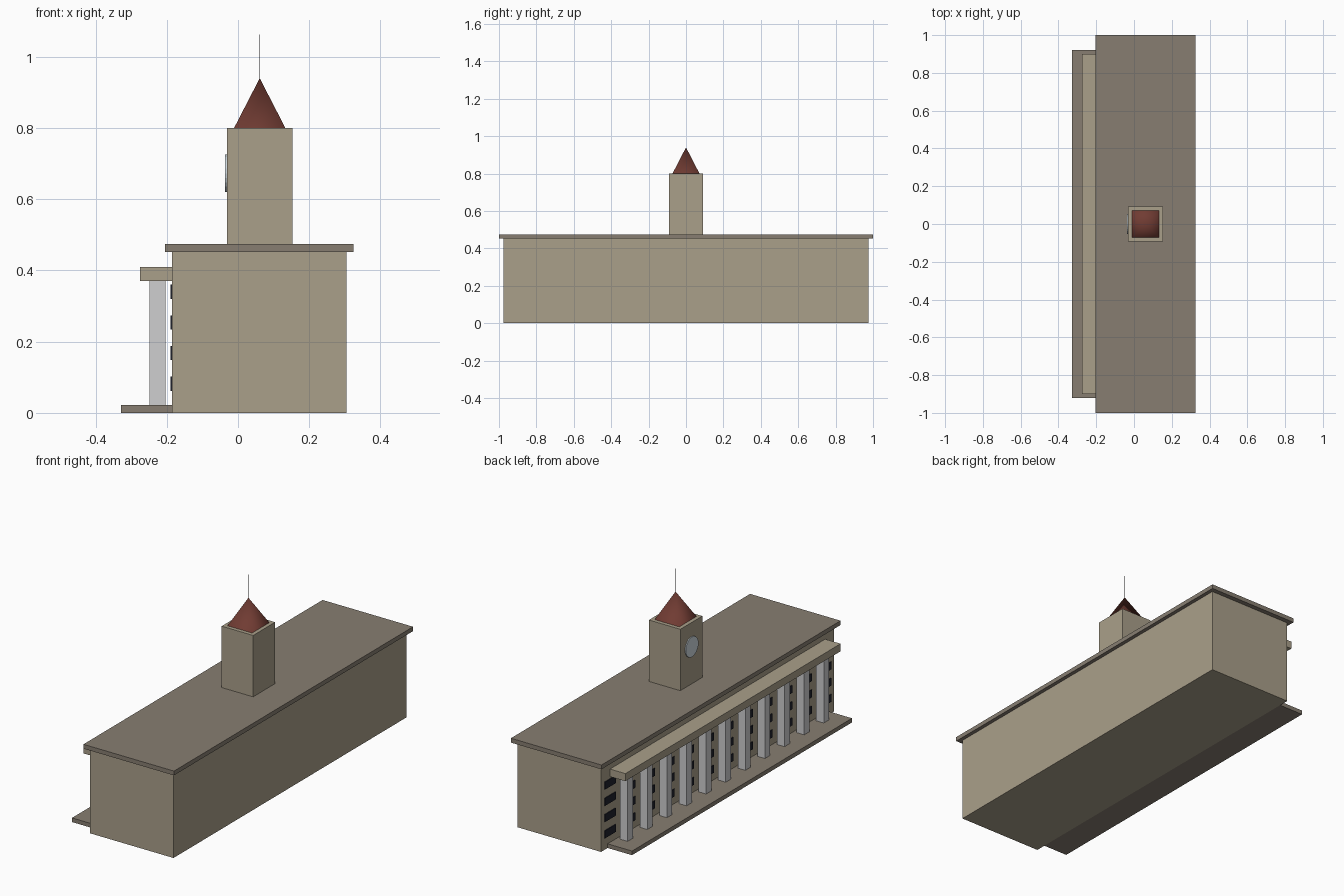
import bpy
from math import pi, radians

cube = bpy.data.objects.get("Cube")
if cube:
    bpy.data.objects.remove(cube, do_unlink=True)


def material(name, srgb):
    color = [(c / 255) ** 2.2 for c in srgb] + [1]
    m = bpy.data.materials.new(name)
    m.use_nodes = True
    m.diffuse_color = color
    m.node_tree.nodes["Principled BSDF"].inputs["Base Color"].default_value = color
    return m


stone = material("sandstone", (168, 158, 137))
trim = material("roof_stone", (134, 125, 113))
pale = material("pale_columns", (205, 205, 207))
glass = material("dark_glass", (36, 38, 48))
tile = material("red_tile", (112, 62, 54))
dial = material("dial_white", (205, 216, 222))
metal = material("dark_metal", (60, 60, 62))


def finish(name, mat):
    ob = bpy.context.object
    ob.name = name
    ob.data.materials.append(mat)
    return ob


def box(name, mat, x, y, z):
    """Box spanning the (low, high) pairs x, y and z."""
    spans = (x, y, z)
    bpy.ops.mesh.primitive_cube_add(size=1, location=[(a + b) / 2 for a, b in spans])
    ob = finish(name, mat)
    ob.scale = [b - a for a, b in spans]
    return ob


# Main block, roof slab, portico base and beam
box("main_block", stone, (-0.185, 0.305), (-0.975, 0.975), (0, 0.452))
box("roof_slab", trim, (-0.205, 0.325), (-1, 1), (0.452, 0.475))
box("portico_base", trim, (-0.328, -0.185), (-0.92, 0.92), (0, 0.022))
box("portico_beam", stone, (-0.275, -0.185), (-0.9, 0.9), (0.37, 0.41))

# Colonnade
pitch = 0.164
for i in range(11):
    y = (i - 5) * pitch
    box("column", pale, (-0.248, -0.204), (y - 0.022, y + 0.022), (0.022, 0.37))

# Rows of windows in the bays between columns
for i in range(12):
    y = (i - 5.5) * pitch
    for row in range(4):
        z = 0.062 + row * 0.086
        box("window", glass, (-0.189, -0.184), (y - 0.045, y + 0.045), (z, z + 0.04))

# Tower with its dial, pyramid roof and mast
box("tower", stone, (-0.031, 0.153), (-0.092, 0.092), (0.475, 0.8))
bpy.ops.mesh.primitive_cylinder_add(vertices=24, radius=0.053, depth=0.006,
                                    location=(-0.033, 0, 0.673), rotation=(0, pi / 2, 0))
finish("tower_dial", dial)
bpy.ops.mesh.primitive_cone_add(vertices=4, radius1=0.102, depth=0.14,
                                location=(0.061, 0, 0.87), rotation=(0, 0, pi / 4))
finish("tower_roof", tile)
bpy.ops.object.shade_smooth_by_angle(angle=radians(80))
box("mast", metal, (0.06, 0.062), (-0.001, 0.001), (0.93, 1.063))
